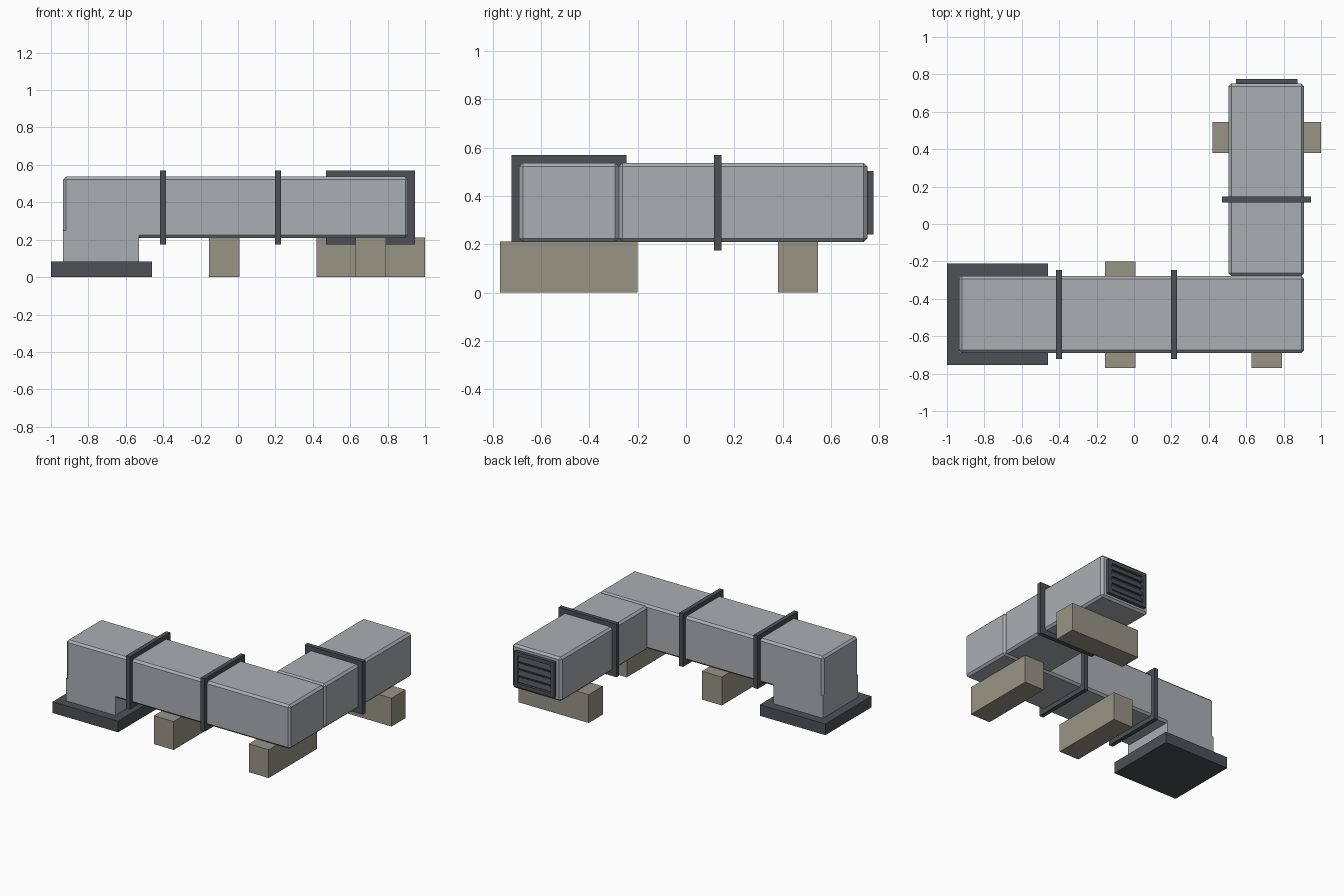
import bpy
import bmesh
import math
from mathutils import Matrix

if "Cube" in bpy.data.objects:
    bpy.data.objects.remove(bpy.data.objects["Cube"])


def material(name, rgb):
    m = bpy.data.materials.new(name)
    m.diffuse_color = (*rgb, 1)
    m.use_nodes = True
    m.node_tree.nodes["Principled BSDF"].inputs["Base Color"].default_value = m.diffuse_color
    return m


METAL = material("galvanised_grey", (0.41, 0.425, 0.45))
DARK = material("dark_steel", (0.075, 0.08, 0.09))
BLOCK = material("concrete_tan", (0.31, 0.295, 0.235))
SHADE = material("louver_black", (0.025, 0.027, 0.03))


def box(name, x, y, z, mat, chamfer=0, tilt=0):
    """Box from (min, max) ranges, optionally chamfered or tilted about x."""
    lo_hi = (x, y, z)
    size = [b - a for a, b in lo_hi]
    centre = [(a + b) / 2 for a, b in lo_hi]
    bm = bmesh.new()
    bmesh.ops.create_cube(bm, size=1, matrix=Matrix.Diagonal((*size, 1)))
    if chamfer:
        bmesh.ops.bevel(bm, geom=bm.edges[:], offset=chamfer, segments=1, affect='EDGES')
    me = bpy.data.meshes.new(name)
    bm.to_mesh(me)
    bm.free()
    me.materials.append(mat)
    ob = bpy.data.objects.new(name, me)
    ob.location = centre
    ob.rotation_euler.x = tilt
    bpy.context.collection.objects.link(ob)
    return ob


# Ducts: long run, side run and the drop into the base
box("long_duct", (-0.935, 0.91), (-0.69, -0.278), (0.21, 0.537), METAL, 0.015)
box("side_duct", (0.505, 0.91), (-0.278, 0.75), (0.21, 0.537), METAL, 0.015)
box("drop_duct", (-0.935, -0.528), (-0.69, -0.278), (0.07, 0.25), METAL)

# Base curb under the drop
box("base_curb", (-1.0, -0.46), (-0.755, -0.212), (0, 0.083), DARK)

# Joint flanges
for i, x in enumerate((-0.402, 0.213)):
    box(f"long_flange_{i + 1}", (x - 0.016, x + 0.016), (-0.721, -0.246), (0.175, 0.57), DARK)
box("side_flange", (0.47, 0.947), (0.115, 0.147), (0.175, 0.57), DARK)

# Support blocks
for i, x in enumerate((-0.073, 0.71)):
    box(f"long_support_{i + 1}", (x - 0.082, x + 0.082), (-0.77, -0.2), (0, 0.211), BLOCK)
box("side_support", (0.42, 1.0), (0.38, 0.545), (0, 0.211), BLOCK)

# Louvered vent on the open end: backing, frame and slats
x0, x1, z0, z1, rim = 0.545, 0.873, 0.24, 0.503, 0.028
box("vent_backing", (x0 + 0.01, x1 - 0.01), (0.74, 0.756), (z0 + 0.01, z1 - 0.01), SHADE)
for name, z in (("bottom", z0), ("top", z1 - rim)):
    box(f"vent_frame_{name}", (x0, x1), (0.74, 0.775), (z, z + rim), DARK)
for name, x in (("left", x0), ("right", x1 - rim)):
    box(f"vent_frame_{name}", (x, x + rim), (0.74, 0.775), (z0 + rim, z1 - rim), DARK)
for i in range(4):
    z = z0 + rim + (i + 0.5) * (z1 - z0 - 2 * rim) / 4
    box(f"vent_slat_{i + 1}", (x0 + rim, x1 - rim), (0.759, 0.767), (z - 0.018, z + 0.018),
        DARK, tilt=math.radians(15))
